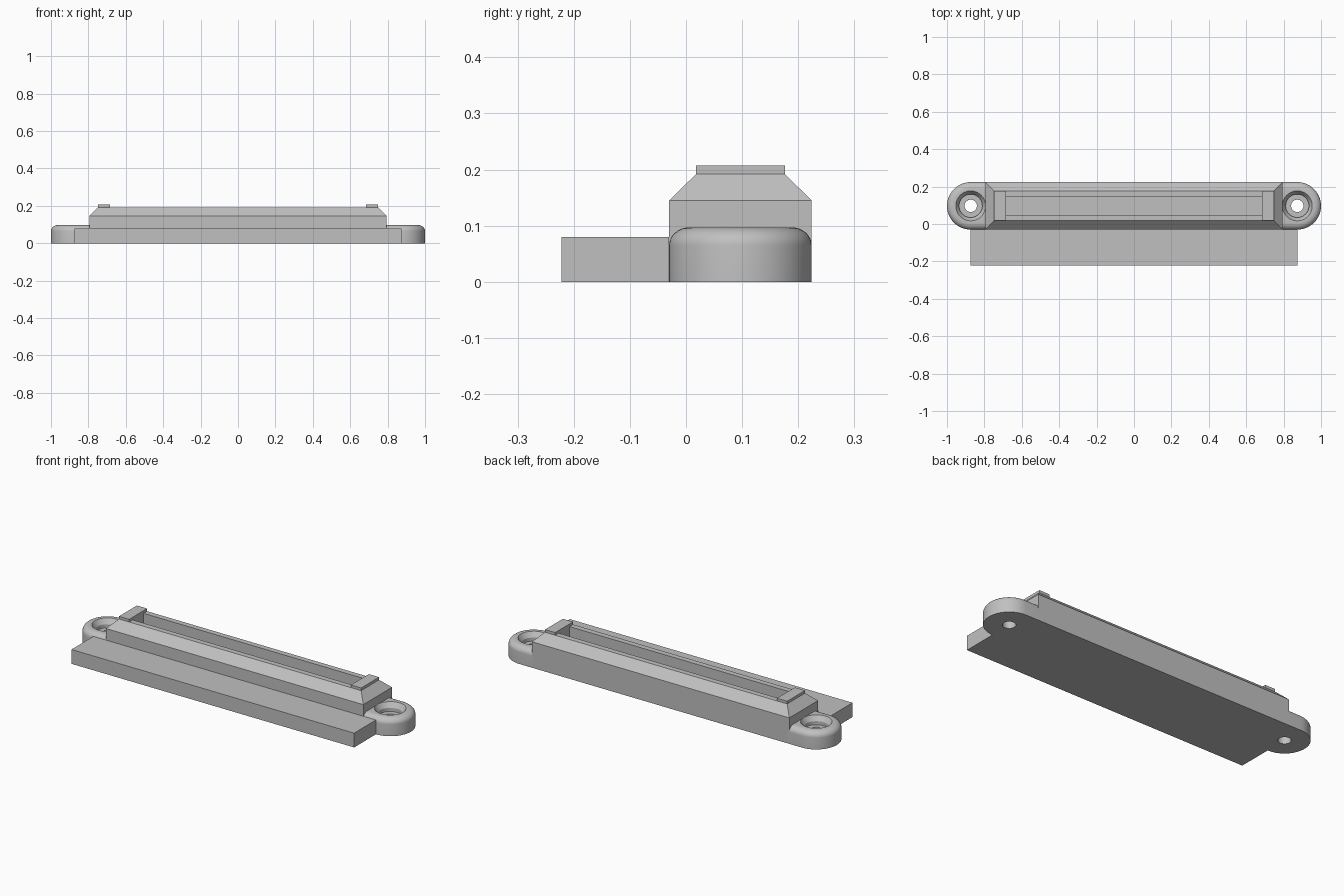
import bpy
import bmesh
from math import sin, cos, pi, radians

cube = bpy.data.objects.get("Cube")
if cube:
    bpy.data.objects.remove(cube, do_unlink=True)

grey = bpy.data.materials.new("plain grey")
grey.use_nodes = True
COLOUR = (0.53, 0.53, 0.53, 1)
grey.diffuse_color = COLOUR
grey.node_tree.nodes["Principled BSDF"].inputs["Base Color"].default_value = COLOUR


def stack(name, loops):
    """Closed solid skinned through a stack of equal-length loops."""
    bm = bmesh.new()
    rings = [[bm.verts.new(p) for p in loop] for loop in loops]
    n = len(rings[0])
    for a, b in zip(rings, rings[1:]):
        for i in range(n):
            j = (i + 1) % n
            bm.faces.new((a[i], a[j], b[j], b[i]))
    bm.faces.new(rings[0][::-1])
    bm.faces.new(rings[-1])
    bmesh.ops.recalc_face_normals(bm, faces=bm.faces)
    mesh = bpy.data.meshes.new(name)
    bm.to_mesh(mesh)
    bm.free()
    mesh.materials.append(grey)
    obj = bpy.data.objects.new(name, mesh)
    bpy.context.collection.objects.link(obj)
    return obj


def rect(x0, x1, y0, y1, z):
    return [(x0, y0, z), (x1, y0, z), (x1, y1, z), (x0, y1, z)]


def circle(x, y, r, z, n=48):
    return [(x + r * cos(2 * pi * i / n), y + r * sin(2 * pi * i / n), z) for i in range(n)]


MID = 0.097      # centre line of the body and ears
HALF = 0.127     # half depth of the body, radius of the ears
EAR_X = 0.873


def frame(x, half, z):
    return rect(-x, x, MID - half, MID + half, z)


# Chamfered body with a long blind slot in its top
stack("body", [frame(0.795, HALF, 0), frame(0.795, HALF, 0.145),
               frame(0.748, 0.079, 0.192), frame(0.685, 0.048, 0.192),
               frame(0.685, 0.048, 0.09)])

# Flat ledge along the front
stack("front_ledge", [rect(-EAR_X, EAR_X, -0.222, MID - HALF, z) for z in (0, 0.08)])


def ear_loop(side, r, z, n=28):
    """Half-round tab outline that runs back into the body."""
    arc = [(EAR_X + r * cos(t), MID + r * sin(t)) for t in
           (-pi / 2 + pi * i / n for i in range(n + 1))]
    pts = [(0.785, MID - r)] + arc + [(0.785, MID + r)]
    return [(side * x, y, z) for x, y in pts]


for side, label in ((1, "left"), (-1, "right")):
    # Raised bar across the end of the slot
    x0, x1 = sorted((side * 0.685, side * 0.748))
    stack(label + "_end_bar", [rect(x0, x1, MID - 0.079, MID + 0.079, z)
                               for z in (0.19, 0.207)])

    # Mounting ear with a rounded top edge
    loops = [ear_loop(side, HALF, 0)]
    for i in range(9):
        a = pi / 2 * i / 8
        loops.append(ear_loop(side, HALF - 0.036 * (1 - cos(a)), 0.065 + 0.032 * sin(a)))
    ear = stack(label + "_mounting_ear", loops)

    # Countersunk screw hole
    profile = [(0.033, -0.02), (0.033, 0.05), (0.062, 0.05), (0.062, 0.07),
               (0.08, 0.097), (0.08, 0.12)]
    cutter = stack("hole_cutter", [circle(side * EAR_X, MID, r, z) for r, z in profile])
    cutter.hide_render = True
    cut = ear.modifiers.new("screw hole", "BOOLEAN")
    cut.operation = "DIFFERENCE"
    cut.solver = "EXACT"
    cut.object = cutter
    bpy.ops.object.select_all(action="DESELECT")
    ear.select_set(True)
    bpy.context.view_layer.objects.active = ear
    bpy.ops.object.modifier_apply(modifier=cut.name)
    bpy.data.objects.remove(cutter, do_unlink=True)
    bpy.ops.object.shade_smooth_by_angle(angle=radians(30))
